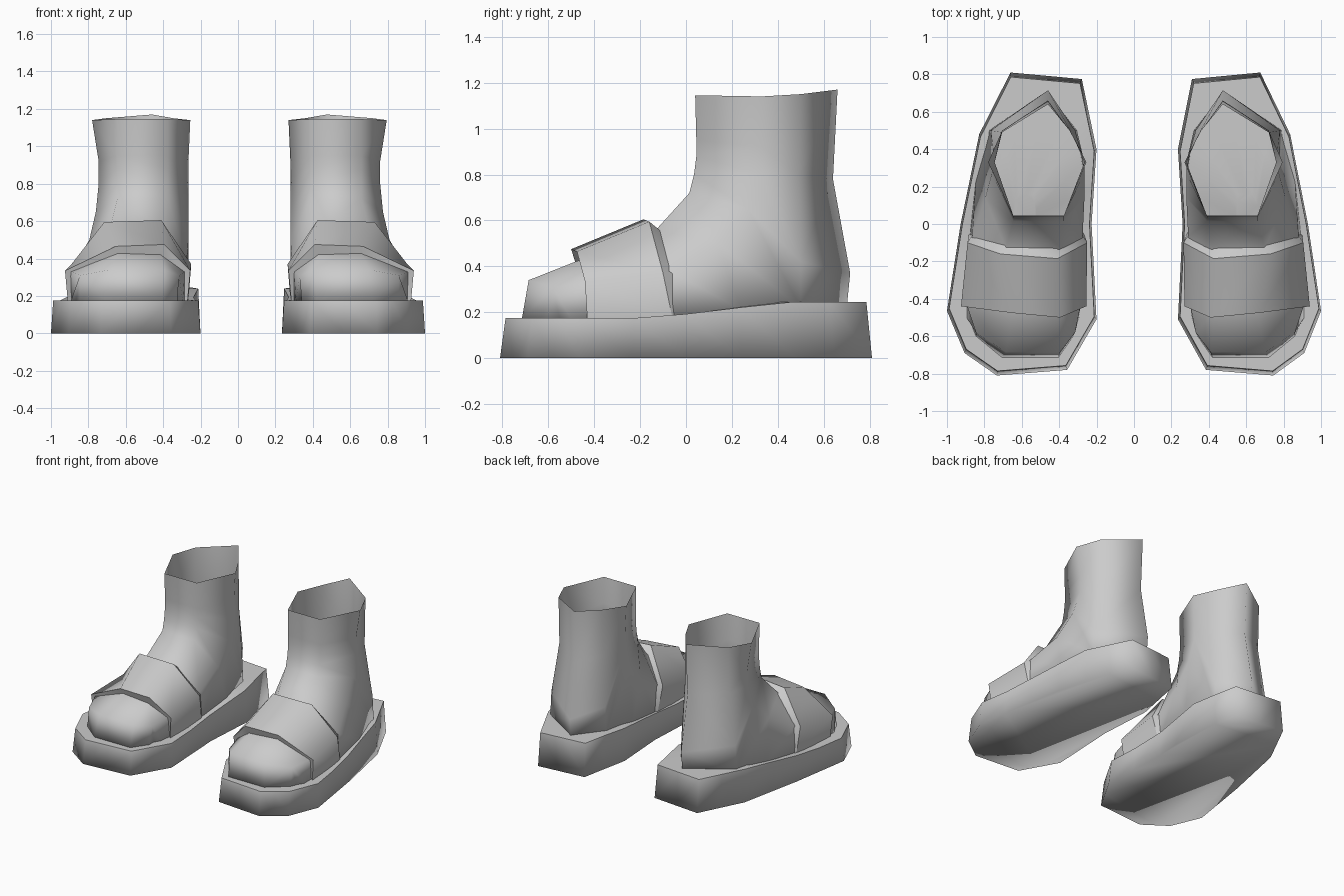
import bpy
import bmesh

cube = bpy.data.objects.get("Cube")
if cube:
    bpy.data.objects.remove(cube, do_unlink=True)

grey = bpy.data.materials.new("plain_grey")
grey.use_nodes = True
grey.diffuse_color = (0.6, 0.6, 0.6, 1)
grey.node_tree.nodes["Principled BSDF"].inputs["Base Color"].default_value = (0.6, 0.6, 0.6, 1)


def loft(name, rings, closed=True, start_cap=False, end_cap=False, sharp=()):
    """Skin a list of equal rings; rings listed in sharp become hard edges."""
    bm = bmesh.new()
    loops = [[bm.verts.new(point) for point in ring] for ring in rings]
    count = len(rings[0])
    for lower, upper in zip(loops, loops[1:]):
        for i in range(count if closed else count - 1):
            j = (i + 1) % count
            bm.faces.new((lower[i], lower[j], upper[j], upper[i]))
    if start_cap:
        bm.faces.new(loops[0])
    if end_cap:
        bm.faces.new(loops[-1])
    bmesh.ops.recalc_face_normals(bm, faces=bm.faces)
    for face in bm.faces:
        face.smooth = True
    for index in sharp:
        members = set(loops[index])
        for edge in bm.edges:
            if members.issuperset(edge.verts):
                edge.smooth = False
    mesh = bpy.data.meshes.new(name)
    bm.to_mesh(mesh)
    bm.free()
    mesh.materials.append(grey)
    obj = bpy.data.objects.new(name, mesh)
    bpy.context.collection.objects.link(obj)
    return obj


def sock_ring(front, front_x, side, side_x, low, low_x, heel=None, heel_x=0.475):
    """Seven-sided ring; each pair is (y, z), each _x pair is (inner, outer)."""
    if heel is None:
        heel, heel_x = low, sum(low_x) / 2
    return [(front_x[0], *front), (front_x[1], *front),
            (side_x[1], *side), (low_x[1], *low), (heel_x, *heel),
            (low_x[0], *low), (side_x[0], *side)]


# Sock: rings fan from the toe, round the heel and up to the open cuff
sock = [
    sock_ring(front=(-.715, .17), front_x=(.42, .72), side=(-.6, .17), side_x=(.34, .86),
              low=(-.55, .17), low_x=(.34, .88)),
    sock_ring(front=(-.685, .34), front_x=(.41, .7), side=(-.58, .31), side_x=(.33, .86),
              low=(-.5, .17), low_x=(.31, .91)),
    sock_ring(front=(-.47, .425), front_x=(.43, .66), side=(-.43, .33), side_x=(.3, .91),
              low=(-.4, .17), low_x=(.3, .91)),
    sock_ring(front=(-.13, .56), front_x=(.42, .7), side=(-.07, .38), side_x=(.29, .88),
              low=(-.04, .18), low_x=(.29, .89)),
    sock_ring(front=(.015, .72), front_x=(.39, .66), side=(.14, .5), side_x=(.28, .81),
              low=(.24, .21), low_x=(.28, .86)),
    sock_ring(front=(.035, .8), front_x=(.39, .66), side=(.27, .65), side_x=(.28, .775),
              low=(.5, .22), low_x=(.32, .79), heel=(.7, .22)),
    sock_ring(front=(.045, .88), front_x=(.39, .66), side=(.33, .8), side_x=(.28, .76),
              low=(.5, .42), low_x=(.33, .78), heel=(.715, .37)),
    sock_ring(front=(.045, .95), front_x=(.39, .66), side=(.33, .92), side_x=(.28, .76),
              low=(.49, .8), low_x=(.35, .72), heel=(.64, .78)),
    sock_ring(front=(.04, 1.145), front_x=(.39, .66), side=(.33, 1.14), side_x=(.27, .795),
              low=(.5, 1.15), low_x=(.36, .72), heel=(.66, 1.17)),
]


def strap_arch(top, top_x, side, side_x, low, low_x):
    """Open arch over the foot, from the inner side to the outer side."""
    return [(low_x[0], *low), (side_x[0], *side), (top_x[0], *top),
            (top_x[1], top[0] + .025, top[1] - .01),
            (side_x[1], *side), (low_x[1], *low)]


# Strap: a thick band with a lip at the front and back
strap = [
    strap_arch(top=(-.48, .41), top_x=(.42, .65), side=(-.43, .31), side_x=(.3, .91),
               low=(-.41, .17), low_x=(.3, .9)),
    strap_arch(top=(-.5, .475), top_x=(.41, .67), side=(-.44, .335), side_x=(.27, .94),
               low=(-.43, .17), low_x=(.285, .925)),
    strap_arch(top=(-.185, .605), top_x=(.425, .73), side=(-.1, .37), side_x=(.265, .905),
               low=(-.06, .18), low_x=(.28, .9)),
    strap_arch(top=(-.13, .56), top_x=(.43, .7), side=(-.06, .37), side_x=(.29, .88),
               low=(-.04, .18), low_x=(.29, .88)),
]

# Sole: outline on the ground, with a top that rises towards the heel
outline = [(.31, .775), (.675, .81), (.835, .48), (.93, 0), (1, -.465), (.91, -.69),
           (.745, -.81), (.385, -.78), (.235, -.51), (.26, 0), (.235, .4)]


def sole_height(y):
    return .175 + .07 * min(1, max(0, (y + .15) / .6))


def split_edges(points):
    """Add a midpoint to every side so the top can bend."""
    result = []
    for a, b in zip(points, points[1:] + points[:1]):
        result += [a, ((a[0] + b[0]) / 2, (a[1] + b[1]) / 2)]
    return result


outline = split_edges(outline)
centre = .62


def inset(scale):
    return [(centre + (x - centre) * scale, y * scale, sole_height(y)) for x, y in outline]


sole = [[(x, y, 0) for x, y in outline], inset(.97), inset(.6), inset(.2)]


def mirrored(rings, place):
    return [[(place(x), y, z) for x, y, z in ring] for ring in rings]


# Left foot as drawn, right foot mirrored with a slightly wider sole
sides = {
    "left": (lambda x: x, lambda x: x),
    "right": (lambda x: .015 - x, lambda x: (1 - x) * 1.045 - 1),
}
for side, (place, place_sole) in sides.items():
    loft(side + "_sock", mirrored(sock, place), start_cap=True)
    loft(side + "_strap", mirrored(strap, place), closed=False, sharp=(1, 2))
    loft(side + "_sole", mirrored(sole, place_sole), start_cap=True, end_cap=True, sharp=(1,))
